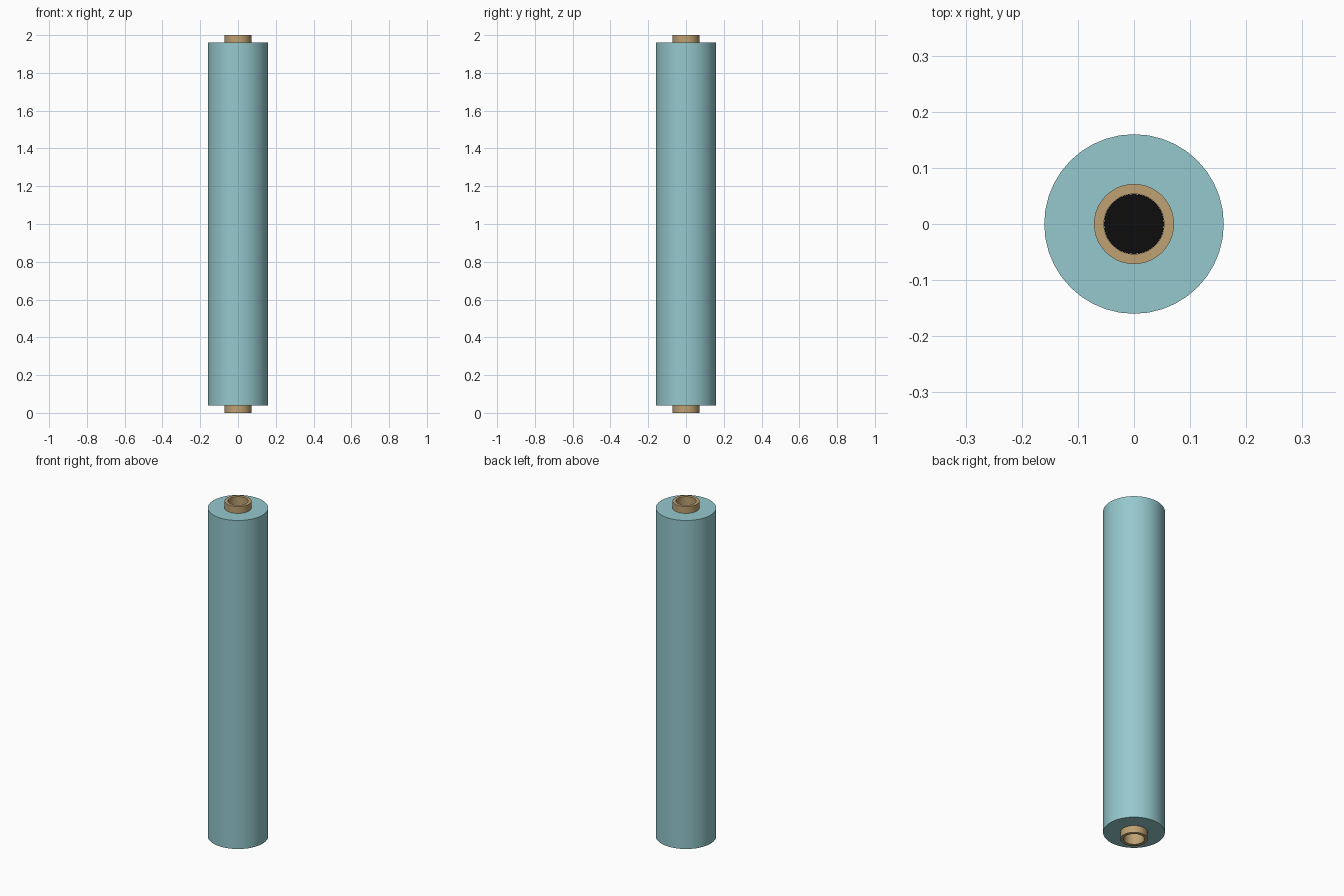
import bpy, bmesh, math

if "Cube" in bpy.data.objects:
    bpy.data.objects.remove(bpy.data.objects["Cube"])

SIDES = 40


def material(name, rgb):
    m = bpy.data.materials.new(name)
    m.diffuse_color = (*rgb, 1)
    m.use_nodes = True
    m.node_tree.nodes["Principled BSDF"].inputs["Base Color"].default_value = m.diffuse_color
    return m


def lathe(name, profile, mat, closed):
    """Spin an (r, z) profile round the z axis."""
    bm = bmesh.new()
    verts = [bm.verts.new((r, 0, z)) for r, z in profile]
    edges = [bm.edges.new(p) for p in zip(verts, verts[1:])]
    if closed:
        edges.append(bm.edges.new((verts[-1], verts[0])))
    bmesh.ops.spin(bm, geom=verts + edges, cent=(0, 0, 0), axis=(0, 0, 1),
                   angle=2 * math.pi, steps=SIDES)
    bmesh.ops.remove_doubles(bm, verts=bm.verts, dist=1e-5)
    bmesh.ops.recalc_face_normals(bm, faces=bm.faces)
    me = bpy.data.meshes.new(name)
    bm.to_mesh(me)
    bm.free()
    ob = bpy.data.objects.new(name, me)
    bpy.context.collection.objects.link(ob)
    me.materials.append(mat)
    bpy.ops.object.select_all(action='DESELECT')
    ob.select_set(True)
    bpy.context.view_layer.objects.active = ob
    bpy.ops.object.shade_smooth_by_angle(angle=math.radians(30))
    return ob


teal = material("teal_film", (0.30, 0.58, 0.61))
card = material("cardboard", (0.52, 0.36, 0.17))
black = material("dark_core", (0.004, 0.004, 0.004))

# Wound roll, fitted around the tube
lathe("wound_roll", [(0.0714, 0.04), (0.16, 0.04), (0.16, 1.96), (0.0714, 1.96)], teal, True)
# Hollow tube projecting at both ends
lathe("core_tube", [(0.0536, 0), (0.0714, 0), (0.0714, 2), (0.0536, 2)], card, True)
# Dark plug recessed in the tube
lathe("core_plug", [(0, 0.06), (0.0534, 0.06), (0.0534, 1.94), (0, 1.94)], black, False)
